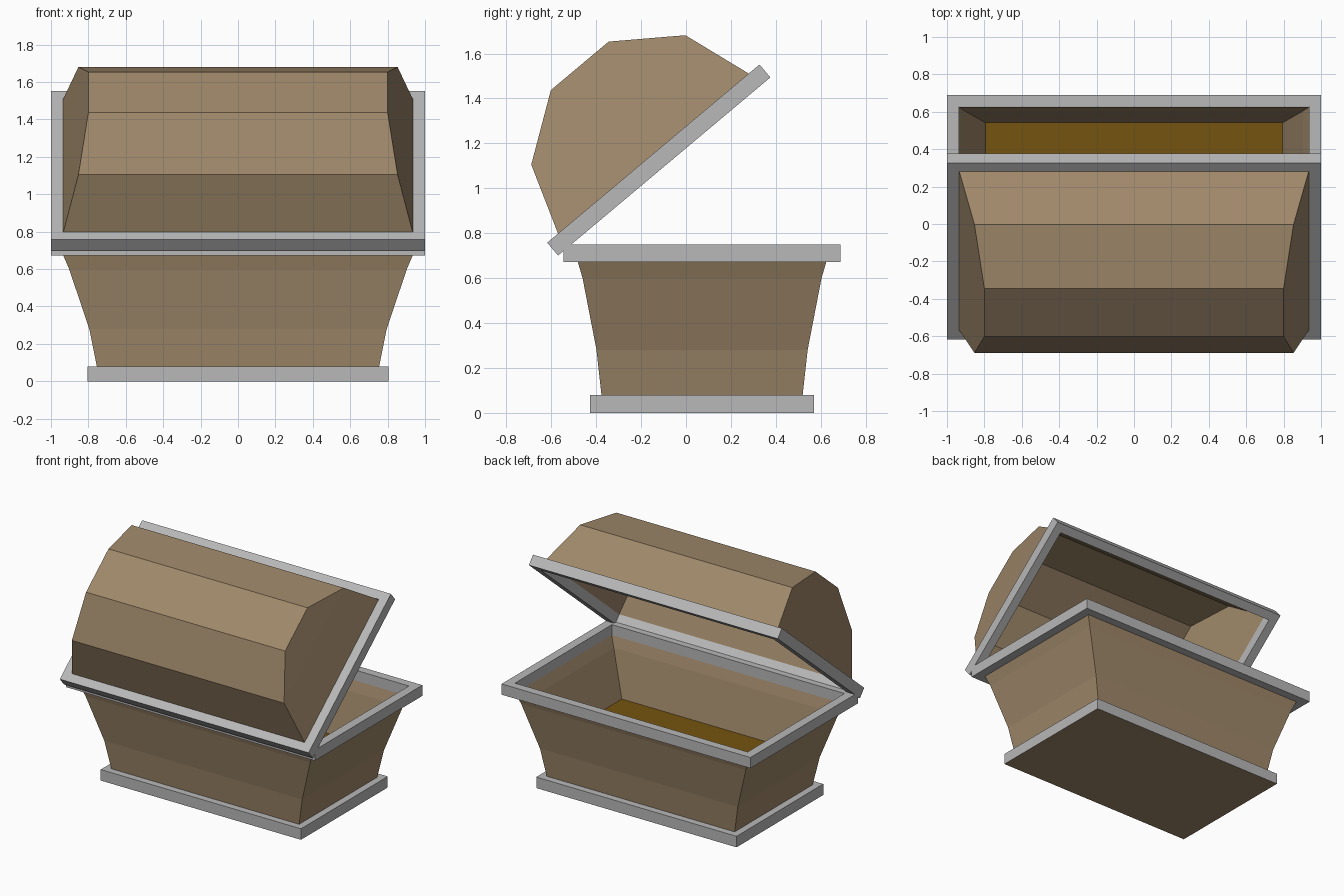
import bpy, bmesh, math

if "Cube" in bpy.data.objects:
    bpy.data.objects.remove(bpy.data.objects["Cube"])

CY = 0.0715  # depth centre of the lower half


def material(name, rgb):
    m = bpy.data.materials.new(name)
    m.diffuse_color = (*rgb, 1)
    m.use_nodes = True
    m.node_tree.nodes["Principled BSDF"].inputs["Base Color"].default_value = m.diffuse_color
    return m


wood = material("wood", (0.347, 0.246, 0.144))
gold = material("gold", (0.178, 0.091, 0.005))
metal = material("metal", (0.48, 0.48, 0.48))


def loft(name, rings, mats, cap_start=False, cap_end=False, closed=False):
    """Skin stacked rectangles given as (half x, half y, z)."""
    bm = bmesh.new()
    loops = [[bm.verts.new((sx * hx, sy * hy, z))
              for sx, sy in ((-1, -1), (1, -1), (1, 1), (-1, 1))]
             for hx, hy, z in rings]
    pairs = list(zip(loops, loops[1:]))
    if closed:
        pairs.append((loops[-1], loops[0]))
    for a, b in pairs:
        for i in range(4):
            j = (i + 1) % 4
            bm.faces.new((a[i], a[j], b[j], b[i]))
    if cap_start:
        bm.faces.new(loops[0][::-1])
    if cap_end:
        bm.faces.new(loops[-1])
    mesh = bpy.data.meshes.new(name)
    bm.to_mesh(mesh)
    bm.free()
    for m in mats:
        mesh.materials.append(m)
    ob = bpy.data.objects.new(name, mesh)
    bpy.context.collection.objects.link(ob)
    return ob


def frame(name, z0, z1):
    """Rectangular border with an open middle."""
    outer, inner = (1.0, 0.617), (0.935, 0.556)
    return loft(name, [(*outer, z0), (*outer, z1), (*inner, z1), (*inner, z0)],
                [metal], closed=True)


# Foot plinth, with a wooden underside
plinth = loft("foot_plinth", [(0.805, 0.498, 0), (0.805, 0.498, 0.08)],
              [metal, wood], cap_start=True, cap_end=True)
for p in plinth.data.polygons:
    if p.normal.z < -0.9:
        p.material_index = 1

# Flared open body, its rim and the gold filling
body = loft("chest_body", [(0.755, 0.448, 0.08), (0.795, 0.470, 0.28),
                           (0.903, 0.532, 0.60), (0.935, 0.554, 0.675)], [wood])
filling = loft("gold_filling", [(0.795, 0.470, 0.28)], [gold], cap_end=True)
rim = frame("body_rim", 0.672, 0.75)
for ob in (plinth, body, filling, rim):
    ob.location.y = CY

# Faceted hollow lid and its rim, tilted open by 40 degrees
lid = loft("lid_shell", [(0.935, 0.556, 0.07), (0.853, 0.448, 0.387),
                         (0.80, 0.168, 0.585)], [wood], cap_end=True)
lid_rim = frame("lid_rim", 0, 0.075)
for ob in (lid, lid_rim):
    ob.location = (0, -0.097, 1.097)
    ob.rotation_euler.x = math.radians(40)
